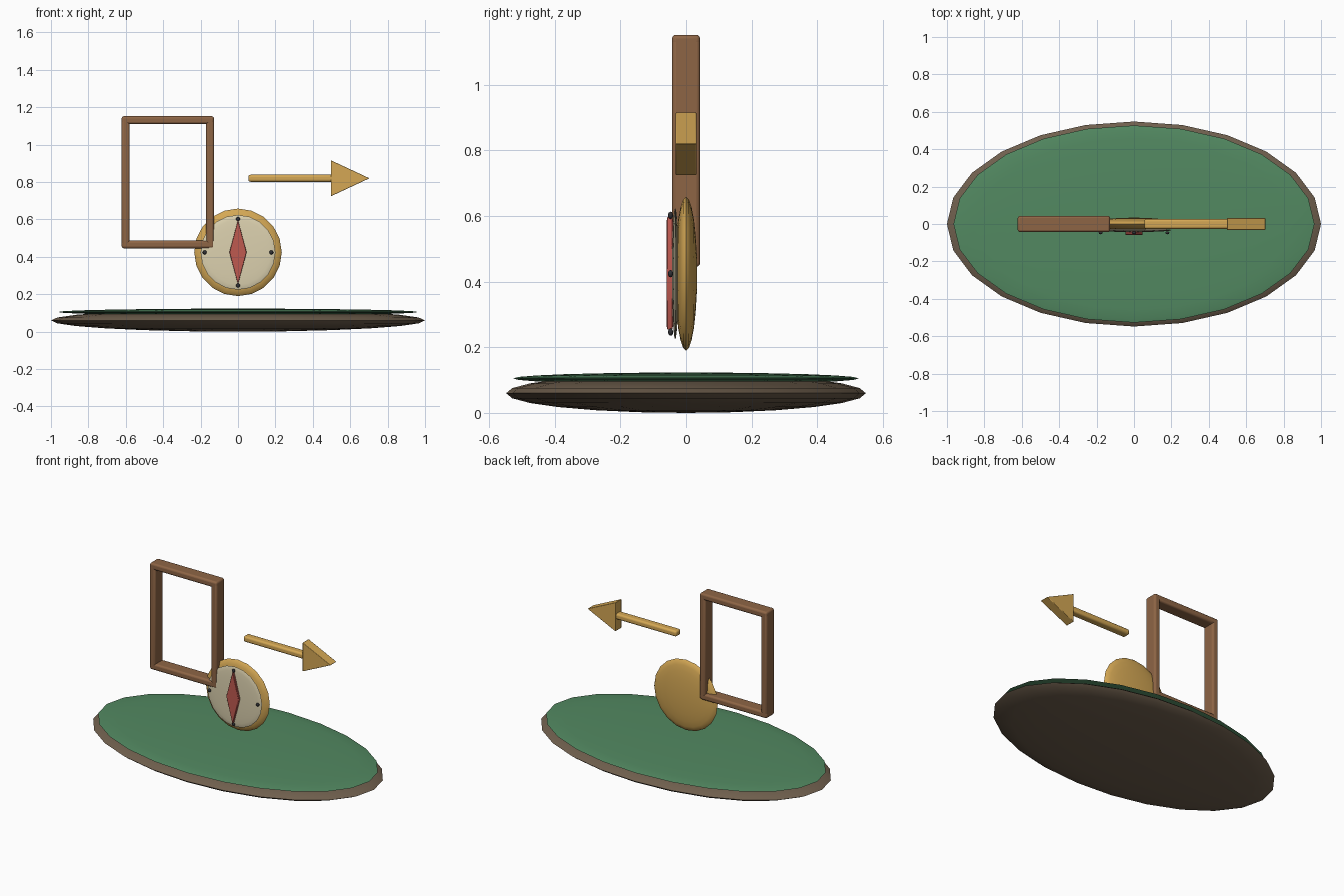
import bpy, bmesh
from math import radians

if "Cube" in bpy.data.objects:
    bpy.data.objects.remove(bpy.data.objects["Cube"])


def material(name, rgb):
    m = bpy.data.materials.new(name)
    m.diffuse_color = (*rgb, 1)
    m.use_nodes = True
    m.node_tree.nodes["Principled BSDF"].inputs["Base Color"].default_value = m.diffuse_color
    return m


WOOD = material("wood", (0.27, 0.13, 0.06))
DARK = material("dark_wood", (0.16, 0.115, 0.075))
FELT = material("green_felt", (0.085, 0.25, 0.12))
BRASS = material("brass", (0.66, 0.39, 0.09))
CREAM = material("cream", (0.72, 0.64, 0.43))
RED = material("red", (0.52, 0.10, 0.08))
INK = material("ink", (0.03, 0.03, 0.035))


def finish(bm, name, mat, bevel=0.0, segments=2, angle=40):
    bmesh.ops.recalc_face_normals(bm, faces=bm.faces)
    me = bpy.data.meshes.new(name)
    bm.to_mesh(me)
    bm.free()
    ob = bpy.data.objects.new(name, me)
    bpy.context.collection.objects.link(ob)
    me.materials.append(mat)
    if bevel:
        mod = ob.modifiers.new("bevel", 'BEVEL')
        mod.width, mod.segments = bevel, segments
    bpy.ops.object.select_all(action='DESELECT')
    ob.select_set(True)
    bpy.context.view_layer.objects.active = ob
    bpy.ops.object.shade_smooth_by_angle(angle=radians(angle))
    return ob


def ellipsoid(name, loc, radii, mat, u=20, v=12, face_front=False):
    # squashed sphere; face_front turns its pole towards -y
    bm = bmesh.new()
    bmesh.ops.create_uvsphere(bm, u_segments=u, v_segments=v, radius=1)
    for p in bm.verts:
        x, y, z = p.co
        if face_front:
            y, z = -z, y
        p.co = [c + r * k for c, r, k in zip(loc, radii, (x, y, z))]
    return finish(bm, name, mat, angle=80)


def box(name, lo, hi, mat, bevel):
    bm = bmesh.new()
    bmesh.ops.create_cube(bm, size=1)
    for p in bm.verts:
        p.co = [a + (k + 0.5) * (b - a) for a, b, k in zip(lo, hi, p.co)]
    return finish(bm, name, mat, bevel, 3)


def plate(name, outline, y0, y1, mat, bevel):
    # flat xz outline given thickness along y
    bm = bmesh.new()
    face = bm.faces.new([bm.verts.new((x, y0, z)) for x, z in outline])
    ext = bmesh.ops.extrude_face_region(bm, geom=[face])
    for p in ext["geom"]:
        if isinstance(p, bmesh.types.BMVert):
            p.co.y = y1
    return finish(bm, name, mat, bevel)


# oval base and felt top
ellipsoid("base", (0, 0, 0.06), (1.0, 0.548, 0.06), DARK, u=24)
ellipsoid("felt_top", (0, 0, 0.105), (0.965, 0.527, 0.018), FELT, u=24)

# compass: case, dial, needle and markers
CZ = 0.424
ellipsoid("compass_case", (0, 0, CZ), (0.234, 0.034, 0.234), BRASS, face_front=True)
ellipsoid("compass_dial", (0, -0.033, CZ), (0.2, 0.01, 0.2), CREAM, face_front=True)
plate("compass_needle", [(0, 0.252), (0.046, CZ), (0, 0.598), (-0.046, CZ)],
      -0.059, -0.04, RED, 0.003)
for i, (dx, dz) in enumerate([(0, 1), (1, 0), (0, -1), (-1, 0)]):
    ellipsoid(f"dial_marker_{i + 1}", (0.178 * dx, -0.047, CZ + 0.178 * dz),
              (0.011, 0.008, 0.011), INK, u=12, v=8)

# open wooden frame
X0, X1, Z0, Z1, T, D = -0.622, -0.128, 0.445, 1.152, 0.042, 0.043
for name, x in (("frame_left", X0), ("frame_right", X1 - T)):
    box(name, (x, -D, Z0 + 0.01), (x + T, D, Z1 - 0.01), WOOD, 0.012)
for name, z in (("frame_bottom", Z0), ("frame_top", Z1 - T)):
    box(name, (X0, -D, z), (X1, D, z + T), WOOD, 0.012)

# arrow pointing right
box("arrow_shaft", (0.055, -0.026, 0.801), (0.51, 0.026, 0.839), BRASS, 0.012)
plate("arrow_head", [(0.497, 0.724), (0.703, 0.82), (0.497, 0.916)],
      -0.032, 0.032, BRASS, 0.003)
